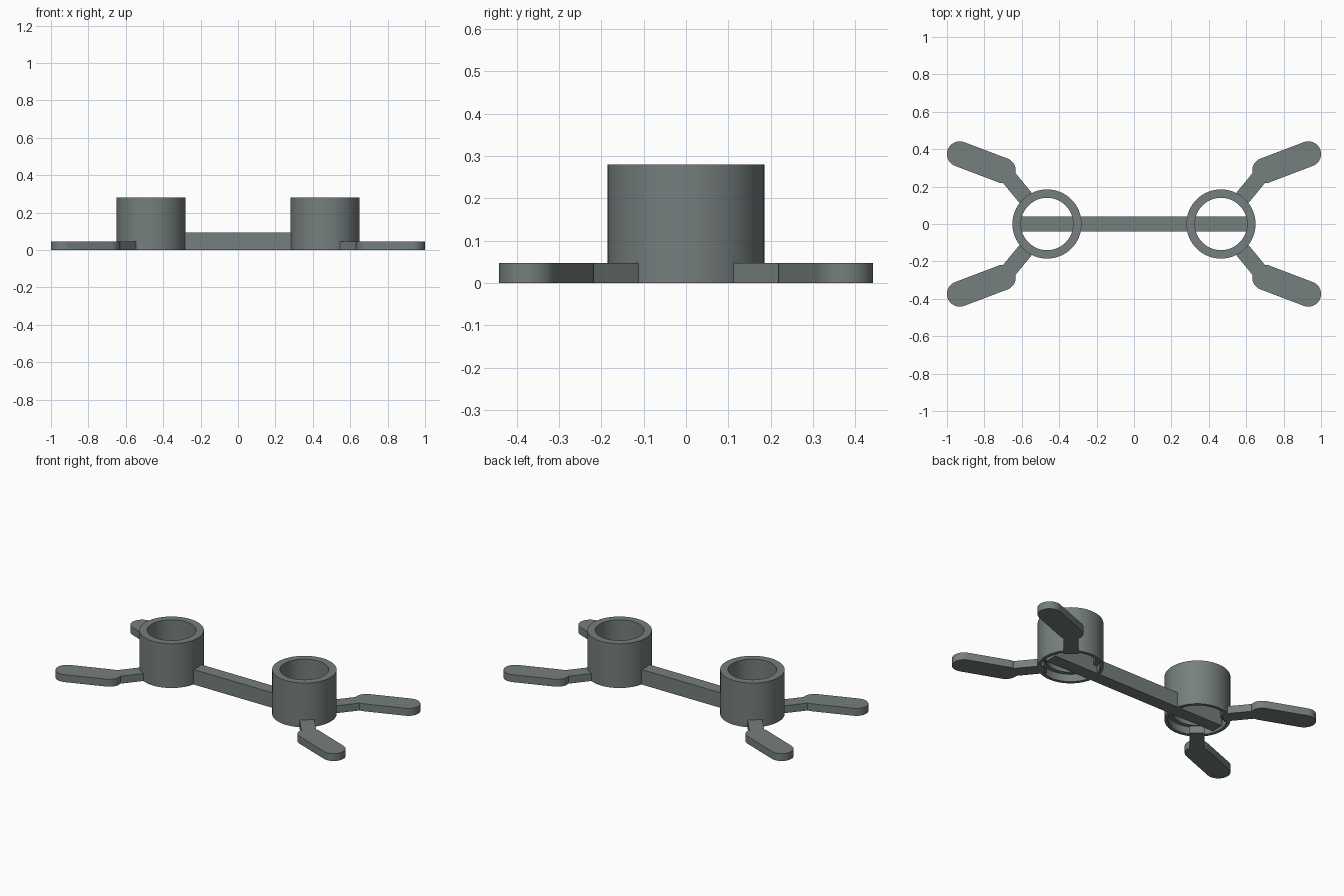
import bpy, bmesh, math
from mathutils import Vector

if "Cube" in bpy.data.objects:
    bpy.data.objects.remove(bpy.data.objects["Cube"])

gray = bpy.data.materials.new("slate gray")
gray.diffuse_color = (0.18, 0.21, 0.21, 1)
gray.use_nodes = True
gray.node_tree.nodes["Principled BSDF"].inputs["Base Color"].default_value = gray.diffuse_color

CUP_X = 0.465


def finish(name, bm):
    bmesh.ops.recalc_face_normals(bm, faces=bm.faces)
    me = bpy.data.meshes.new(name)
    bm.to_mesh(me)
    bm.free()
    me.materials.append(gray)
    ob = bpy.data.objects.new(name, me)
    bpy.context.collection.objects.link(ob)
    bpy.ops.object.select_all(action='DESELECT')
    ob.select_set(True)
    bpy.context.view_layer.objects.active = ob
    bpy.ops.object.shade_smooth_by_angle(angle=math.radians(30))
    return ob


def prism(name, outline, height):
    bm = bmesh.new()
    face = bm.faces.new([bm.verts.new((x, y, 0)) for x, y in outline])
    ext = bmesh.ops.extrude_face_region(bm, geom=[face])
    top = [v for v in ext["geom"] if isinstance(v, bmesh.types.BMVert)]
    bmesh.ops.translate(bm, verts=top, vec=(0, 0, height))
    return finish(name, bm)


def lathe(name, profile, x, n=64):
    bm = bmesh.new()
    rings = [[bm.verts.new((x + r * math.cos(2 * math.pi * i / n),
                            r * math.sin(2 * math.pi * i / n), z))
              for i in range(n)] for r, z in profile]
    for a, b in zip(rings, rings[1:] + rings[:1]):
        for i in range(n):
            j = (i + 1) % n
            bm.faces.new((a[i], a[j], b[j], b[i]))
    return finish(name, bm)


def arc(c, r, a0, a1, n):
    return [(c[0] + r * math.cos(math.radians(a0 + (a1 - a0) * i / n)),
             c[1] + r * math.sin(math.radians(a0 + (a1 - a0) * i / n)))
            for i in range(n + 1)]


# Leg outline: radial strip from the cup, then a round-ended foot
knee, tip, R, W = (0.70, 0.286), (0.932, 0.374), 0.068, 0.0425
foot = math.degrees(math.atan2(tip[1] - knee[1], tip[0] - knee[0]))
d = Vector((knee[0] - CUP_X, knee[1])).normalized()
n = Vector((-d.y, d.x))
strip = math.degrees(math.atan2(d.y, d.x))
spread = math.degrees(math.asin(W / R))
start = Vector((CUP_X, 0)) + d * 0.145
leg = arc(tip, R, foot - 90, foot + 90, 20)
leg += arc(knee, R, foot + 90, strip + 180 - spread, 8)
leg += [tuple(start + n * W), tuple(start - n * W)]
leg += arc(knee, R, strip + 180 + spread, foot + 270, 3)

# Cups with a shallow recess under the rim, and two legs each
cup = [(0.185, 0), (0.185, 0.28), (0.14, 0.28), (0.14, 0.047),
       (0.165, 0.047), (0.165, 0)]
for sx, side in ((-1, "left"), (1, "right")):
    lathe(side + "_cup", cup, sx * CUP_X)
    for sy, end in ((-1, "front"), (1, "back")):
        prism(f"{side}_{end}_leg", [(sx * x, sy * y) for x, y in leg], 0.047)

# Connecting bar running under both cups
prism("connecting_bar", [(-0.61, -0.04), (0.61, -0.04),
                         (0.61, 0.04), (-0.61, 0.04)], 0.095)
